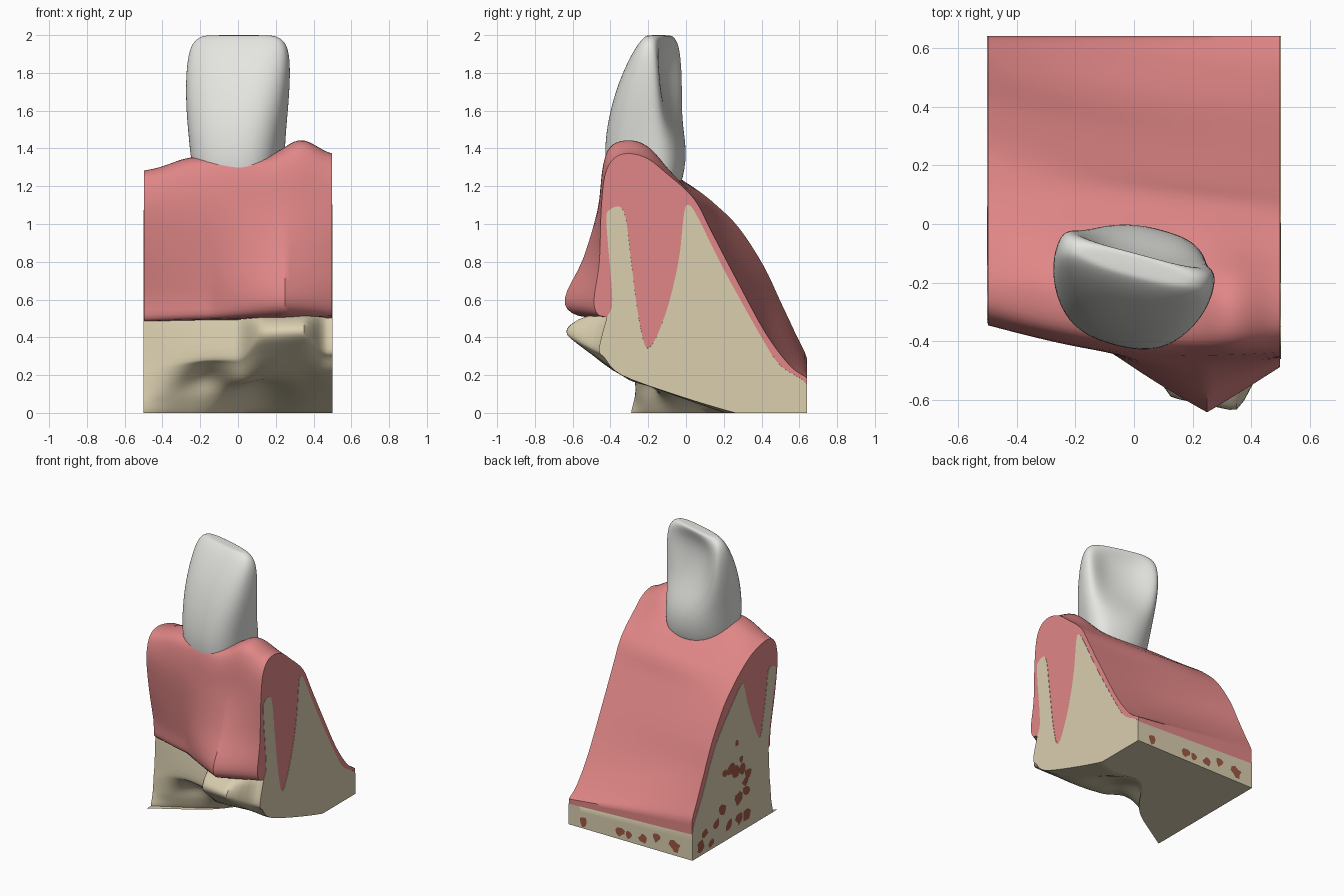
import bpy, bmesh, math, random
from mathutils import Vector, Matrix

cube = bpy.data.objects.get("Cube")
if cube:
    bpy.data.objects.remove(cube)
random.seed(4)


def material(name, r, g, b):
    m = bpy.data.materials.new(name)
    m.use_nodes = True
    m.diffuse_color = (r, g, b, 1)
    bsdf = next(n for n in m.node_tree.nodes if n.type == 'BSDF_PRINCIPLED')
    bsdf.inputs["Base Color"].default_value = (r, g, b, 1)
    bsdf.inputs["Roughness"].default_value = 0.6
    return m


gum_pink = material("gum_pink", 0.75, 0.24, 0.24)
bone_tan = material("bone_tan", 0.7, 0.62, 0.43)
enamel_white = material("enamel_white", 0.78, 0.78, 0.75)
marrow_brown = material("marrow_brown", 0.34, 0.1, 0.06)


def loft(name, rings, mat, angle=40):
    """Skin a row of equal closed rings and cap both ends."""
    bm = bmesh.new()
    rows = [[bm.verts.new(p) for p in ring] for ring in rings]
    for a, b in zip(rows, rows[1:]):
        for i in range(len(a)):
            j = (i + 1) % len(a)
            bm.faces.new((a[i], a[j], b[j], b[i]))
    bm.faces.new(rows[0])
    bm.faces.new(rows[-1])
    bmesh.ops.recalc_face_normals(bm, faces=bm.faces)
    return finish(name, bm, mat, angle)


def finish(name, bm, mat, angle=40):
    mesh = bpy.data.meshes.new(name)
    bm.to_mesh(mesh)
    bm.free()
    obj = bpy.data.objects.new(name, mesh)
    bpy.context.collection.objects.link(obj)
    mesh.materials.append(mat)
    bpy.ops.object.select_all(action='DESELECT')
    obj.select_set(True)
    bpy.context.view_layer.objects.active = obj
    bpy.ops.object.shade_smooth_by_angle(angle=math.radians(angle))
    return obj


def spline(points, steps=4):
    """Closed smooth curve through the points, kept inside the cut block."""
    out, n = [], len(points)
    for i in range(n):
        a, b, c, d = (Vector(points[(i + k) % n]) for k in (-1, 0, 1, 2))
        for s in range(steps):
            t = s / steps
            p = b + 0.5 * t * ((c - a) + t * ((2*a - 5*b + 4*c - d) + t * (3*b - a - 3*c + d)))
            out.append((min(p.x, 0.64), max(p.y, 0)))
    return out


def bell(x, centre, width):
    return math.exp(-((x - centre) / width) ** 2)


def across(name, low, high, shape, mat, half, stations=40):
    """Blend the profile at -x into the one at +x, with local swellings."""
    rings = []
    for s in range(stations + 1):
        t = s / stations
        x = t - 0.5
        profile = []
        for i, (p, q) in enumerate(zip(low, high)):
            y, z = Vector(p).lerp(Vector(q), t)
            dy, dz = shape(i, x)
            profile.append((y + dy, z + dz))
        rings.append([(2 * half * x, y, z) for y, z in spline(profile)])
    return loft(name, rings, mat)


# Jaw bone: two ridges with a socket between, a front ledge and a hollow underside
bone_right = [(.64, 0), (.64, .15), (.5, .25), (.4, .4), (.2, .76), (.06, 1.04), (.015, 1.1),
              (-.01, 1.06), (-.04, .8), (-.11, .52), (-.2, .34), (-.25, .5), (-.29, .8),
              (-.33, 1.07), (-.41, 1.07), (-.42, .98), (-.39, .6), (-.42, .5), (-.46, .34),
              (-.43, .29), (-.34, .2), (-.04, .09), (.26, 0), (.3, 0)]
bone_left = [(.64, 0), (.64, .19), (.6, .3), (.53, .42), (.37, .74), (.15, 1), (.07, 1.07),
             (.04, 1.04), (0, .9), (-.07, .72), (-.14, .6), (-.18, .75), (-.21, .9),
             (-.24, 1.06), (-.31, 1.06), (-.32, 1), (-.24, .58), (-.24, .47), (-.25, .28),
             (-.26, .2), (-.27, .1), (-.28, .05), (-.29, 0), (-.27, 0)]
LEDGE = {17: (-.18, 0), 18: (-.21, .1), 19: (-.16, .08), 20: (-.02, .03)}
HOLLOW = {21: (.05, .07), 22: (.16, 0), 23: (.16, 0)}
UNDERCUT = {19: (.03, .03), 20: (.11, .05), 21: (.05, .02)}
SUNKEN = {i: (-.05, -.01) for i in (3, 4, 5)}


def bone_shape(i, x):
    k = min(1, max(0, (0.24 - abs(x - 0.235)) / 0.14))
    parts = ((LEDGE, k * k * (3 - 2 * k)), (HOLLOW, bell(x, 0.13, 0.17)),
             (UNDERCUT, bell(x, -0.17, 0.16)), (SUNKEN, math.cos(math.pi * x)))
    return sum((Vector(table.get(i, (0, 0))) * w for table, w in parts), Vector((0, 0)))


across("jaw_bone", bone_left, bone_right, bone_shape, bone_tan, 0.5)

# Gum: long slope at the back, crest, swollen front margin
gum_right = [(.64, .15), (.64, .185), (.55, .25), (.42, .425), (.26, .72), (.13, .97),
             (.065, 1.1), (0, 1.18), (-.1, 1.26), (-.2, 1.33), (-.3, 1.355), (-.38, 1.33),
             (-.43, 1.24), (-.45, 1.05), (-.455, .8), (-.48, .6), (-.46, .52), (-.4, .49),
             (-.2, .3), (.4, .16)]
gum_left = [(.64, .19), (.64, .29), (.58, .42), (.5, .59), (.41, .78), (.28, .98), (.16, 1.1),
            (.06, 1.18), (-.04, 1.24), (-.14, 1.27), (-.22, 1.28), (-.29, 1.26), (-.33, 1.2),
            (-.345, 1.08), (-.315, .86), (-.265, .62), (-.255, .5), (-.2, .48), (-.15, .45),
            (.5, .2)]
MARGIN = {13: -.01, 14: -.09, 15: -.18, 16: -.13}
CREST = {8: .3, 9: .8, 10: 1, 11: 1, 12: .8, 13: .2}


def gum_shape(i, x):
    swell = max(0, 1 - abs(x - 0.25) / (0.4 if x < 0.25 else 0.26))
    middle = math.cos(math.pi * x)
    dy = MARGIN.get(i, 0) * swell
    if 11 <= i <= 16:
        dy -= 0.05 * middle
    elif 3 <= i <= 5:
        dy -= 0.025 * middle
    rise = 0.1 * bell(x, 0.33, 0.13) + 0.05 * bell(x, -0.25, 0.15) + 0.055 * bell(x, 0, 0.15)
    return dy, CREST.get(i, 0) * rise


across("gum", gum_left, gum_right, gum_shape, gum_pink, 0.498)

# Tooth: sections of height, half width, front, back, and hollow of the rear face
sections = [(1.1, .18, -.18, .16, 0), (1.3, .23, -.225, .21, 0), (1.45, .247, -.22, .215, .02),
            (1.6, .268, -.19, .22, .1), (1.75, .28, -.14, .215, .14),
            (1.88, .278, -.075, .185, .12), (1.96, .258, -.02, .145, .05),
            (1.995, .21, .015, .105, 0), (2, .16, .03, .085, 0)]
turn = Matrix.Translation((-0.01, -0.2, 0)) @ Matrix.Rotation(math.radians(-15), 4, 'Z')


def tooth_ring(z, w, front, back, hollow, sides=28):
    ring = []
    for k in range(sides):
        a = math.tau * k / sides
        c, s = math.cos(a), math.sin(a)
        u = w * math.copysign(abs(c) ** 0.8, c) + 0.15 * max(0, s) * max(0, 1.7 - z)
        v = (front + back) / 2 + (back - front) / 2 * math.copysign(abs(s) ** 0.8, s)
        if s > 0:
            v -= hollow * s ** 3
        ring.append(turn @ Vector((u, v, z)))
    return ring


tooth = loft("tooth", [tooth_ring(*s) for s in sections], enamel_white, 180)
smooth = tooth.modifiers.new("smooth", 'SUBSURF')
smooth.levels = smooth.render_levels = 2


# Marrow holes: thin ragged plates on the cut side and the back
def marrow(name, spots, place):
    bm = bmesh.new()
    for a, b, size in spots:
        ring = []
        for k in range(9):
            ang = math.tau * k / 9
            r = size * random.uniform(0.8, 1.45)
            ring.append(bm.verts.new(place(a + r * math.cos(ang), b + r * math.sin(ang))))
        bm.faces.new(ring)
    out = Vector(place(0, 0))
    for f in bm.faces:
        f.normal_update()
        if f.normal.dot(out) < 0:
            f.normal_flip()
    finish(name, bm, marrow_brown)


marrow("side_marrow", [(.13, .67, .02), (.14, .47, .04), (.2, .5, .04), (.27, .5, .025),
                       (.07, .45, .035), (0, .4, .035), (.03, .35, .03), (.02, .28, .035),
                       (.12, .26, .04), (.3, .24, .035), (.22, .1, .035), (.37, .16, .035),
                       (.5, .15, .03), (.01, .1, .04), (.1, .11, .04), (.55, .07, .035),
                       (.43, .05, .025), (.08, .53, .02)],
       lambda a, b: (-0.503, a, b))
marrow("back_marrow", [(-.36, .07, .036), (-.21, .09, .028), (-.1, .055, .027),
                       (.01, .05, .024), (.08, .06, .03), (.38, .05, .03)],
       lambda a, b: (a, 0.643, b))
